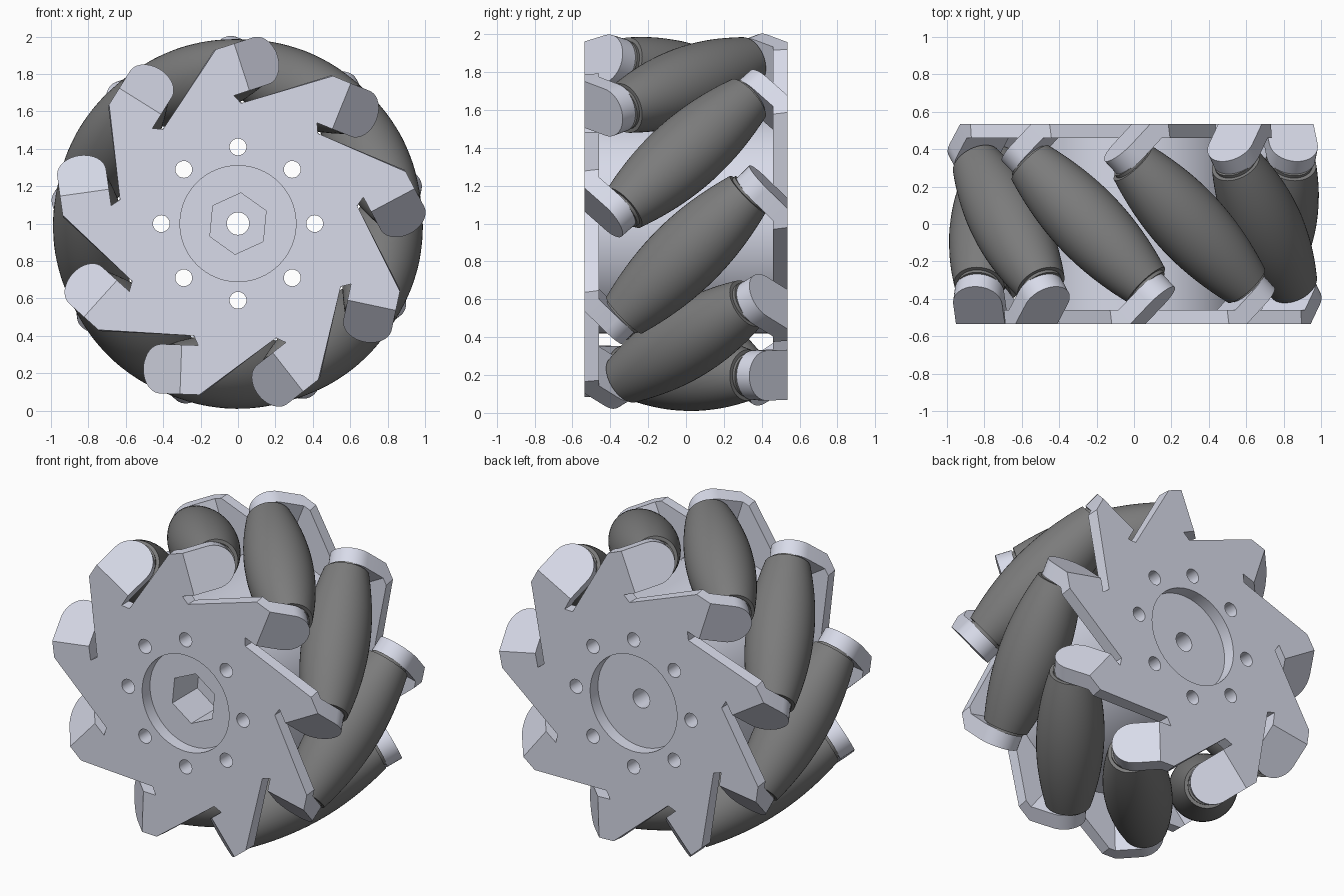
import bpy, bmesh
from math import sin, cos, pi, radians, sqrt
from mathutils import Matrix, Vector

if "Cube" in bpy.data.objects:
    bpy.data.objects.remove(bpy.data.objects["Cube"])

N = 9                          # rollers
R0, RT = 0.79, 0.99            # roller axis distance, tread radius
ANGLES = [radians(68 - 40 * k) for k in range(N)]
Q = sqrt(0.5)


def material(name, col):
    m = bpy.data.materials.new(name)
    m.diffuse_color = (*col, 1)
    m.use_nodes = True
    m.node_tree.nodes["Principled BSDF"].inputs["Base Color"].default_value = m.diffuse_color
    return m


METAL = material("light_metal", (0.69, 0.71, 0.82))
RUBBER = material("dark_rubber", (0.2, 0.2, 0.2))


def make(name, bm, mat=None):
    bmesh.ops.recalc_face_normals(bm, faces=bm.faces)
    me = bpy.data.meshes.new(name)
    bm.to_mesh(me)
    bm.free()
    ob = bpy.data.objects.new(name, me)
    bpy.context.collection.objects.link(ob)
    if mat:
        me.materials.append(mat)
    return ob


def smooth(ob, deg=30):
    bpy.ops.object.select_all(action='DESELECT')
    ob.select_set(True)
    bpy.context.view_layer.objects.active = ob
    bpy.ops.object.shade_smooth_by_angle(angle=radians(deg))


def cylinder(name, r, y0, y1, x=0, z=1, seg=48, turn=0, mat=None):
    """Cylinder or prism along y."""
    bm = bmesh.new()
    rings = [[bm.verts.new((x + r * cos(turn + 2 * pi * i / seg), y,
                            z + r * sin(turn + 2 * pi * i / seg)))
              for i in range(seg)] for y in (y0, y1)]
    for i in range(seg):
        j = (i + 1) % seg
        bm.faces.new((rings[0][i], rings[0][j], rings[1][j], rings[1][i]))
    bm.faces.new(rings[0])
    bm.faces.new(rings[1])
    return make(name, bm, mat)


def boolean(ob, other, op):
    mod = ob.modifiers.new("cut", 'BOOLEAN')
    mod.object, mod.operation, mod.solver = other, op, 'EXACT'
    bpy.context.view_layer.objects.active = ob
    bpy.ops.object.modifier_apply(modifier=mod.name)
    bpy.data.objects.remove(other)


def plate(name, sg):
    """Star plate with bent round-ended tabs; sg=1 front, -1 back."""
    bm = bmesh.new()
    hw, w0, seg = 0.132, -0.03, 20
    caps = [[], []]
    for_side = [[], []]
    for th in ANGLES[::sg]:
        e = Vector((cos(th), 0, sin(th)))
        t = Vector((-sin(th), 0, cos(th)))

        def vert(rho, u, y):
            return bm.verts.new(e * rho + t * u * sg + Vector((0, y * sg, 1)))

        for L, (y, s) in enumerate(((-0.535, 0.575), (-0.46, 0.475))):
            bend = -s / Q - y
            a, b, c, d, f = [vert(r, u, y) for r, u in (
                (R0 + hw, -0.175 if L == 0 else -0.165), (R0 + hw, bend),
                (R0 - hw, bend), (R0 - hw, -0.19), (0.607, -0.215))]
            arc = []
            for i in range(seg + 1):
                g = pi * i / seg
                w = w0 + hw * sin(g)
                arc.append(vert(R0 + hw * cos(g), -(s + w) * Q, (w - s) * Q))
            bm.faces.new([b, *arc, c])
            caps[L] += [a, b, c, d, f]
            for_side[L] += [a, b, *arc, c, d, f]
    for cap in caps:
        bm.faces.new(cap)
    lo, hi = for_side
    for i in range(len(lo)):
        j = (i + 1) % len(lo)
        bm.faces.new((lo[i], lo[j], hi[j], hi[i]))
    return make(name, bm, METAL)


# wheel body: hub drum joined with both plates
body = cylinder("wheel_body", 0.58, -0.5, 0.5, seg=96, mat=METAL)
boolean(body, plate("front_plate", 1), 'UNION')
boolean(body, plate("back_plate", -1), 'UNION')

# recesses, hex socket, axle hole and bolt holes
cuts = [cylinder("front_recess", 0.31, -0.7, -0.455, seg=64),
        cylinder("back_recess", 0.31, 0.455, 0.7, seg=64),
        cylinder("hex_socket", 0.165, -0.7, -0.2, seg=6, turn=radians(84.5)),
        cylinder("axle_hole", 0.06, -0.8, 0.8, seg=32)]
for k in range(8):
    cuts.append(cylinder("bolt_hole", 0.045, -0.8, 0.8, 0.41 * cos(k * pi / 4),
                         1 + 0.41 * sin(k * pi / 4), seg=24))
for c in cuts:
    boolean(body, c, 'DIFFERENCE')
smooth(body)

# barrel roller whose profile follows the round tread
prof = [(-0.48, 0), (-0.48, 0.115), (-0.462, 0.115)]
for i in range(25):
    s = -0.462 + 0.924 * i / 24
    prof.append((s, RT - sqrt(R0 ** 2 + s * s / 2)))
prof += [(0.462, 0.115), (0.48, 0.115), (0.48, 0)]
bm = bmesh.new()
vs = [bm.verts.new((r, 0, s)) for s, r in prof]
es = [bm.edges.new(p) for p in zip(vs, vs[1:])]
bmesh.ops.spin(bm, geom=vs + es, cent=(0, 0, 0), axis=(0, 0, 1),
               angle=2 * pi, steps=48)
bmesh.ops.remove_doubles(bm, verts=bm.verts, dist=1e-5)
roller = make("roller", bm, RUBBER)
smooth(roller)
for k, th in enumerate(ANGLES):
    ob = roller if k == 0 else roller.copy()
    if k:
        bpy.context.collection.objects.link(ob)
    ob.name = f"roller_{k + 1}"
    ob.matrix_world = (Matrix.Translation((0, 0, 1)) @ Matrix.Rotation(-th, 4, 'Y')
                       @ Matrix.Translation((R0, 0, 0)) @ Matrix.Rotation(-pi / 4, 4, 'X'))
